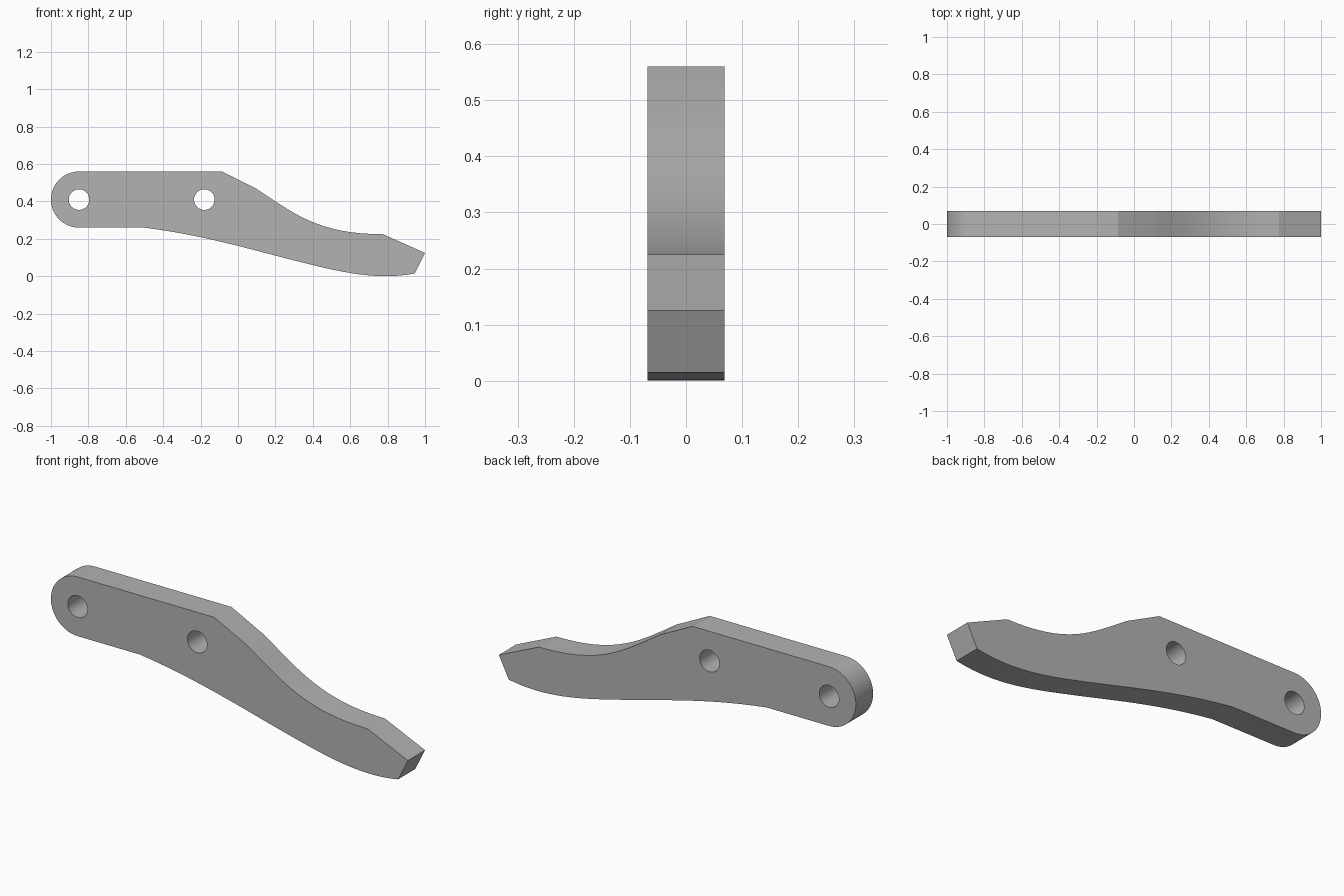
import bpy
import math
from mathutils import Vector
from mathutils.geometry import interpolate_bezier

HALF_THICKNESS = 0.069
PIVOT = (-0.85, 0.41)
HOLES = [PIVOT, (-0.18, 0.41)]

if "Cube" in bpy.data.objects:
    bpy.data.objects.remove(bpy.data.objects["Cube"], do_unlink=True)


def arc(center, radius, start, end, steps):
    """Points along a circular arc, angles in degrees."""
    angles = [math.radians(start + (end - start) * i / steps) for i in range(steps + 1)]
    return [(center[0] + radius * math.cos(a), center[1] + radius * math.sin(a)) for a in angles]


def bezier(a, b, c, d, steps=16):
    """Points along a cubic curve from a to d with handles b and c."""
    pts = interpolate_bezier(*[Vector((*p, 0)) for p in (a, b, c, d)], steps + 1)
    return [(p.x, p.y) for p in pts]


def add_loop(curve, points):
    spline = curve.splines.new("POLY")
    spline.points.add(len(points) - 1)
    for target, p in zip(spline.points, points):
        target.co = (p[0], p[1], 0, 1)
    spline.use_cyclic_u = True


# Outline: rounded end, underside sweep, bevelled tip, upper sweep, flat top
outline = arc(PIVOT, 0.15, 90, 270, 40)
outline += bezier((-0.5, 0.26), (-0.15, 0.215), (0.1, 0.132), (0.4, 0.06))
outline += bezier((0.4, 0.06), (0.65, -0.003), (0.8, -0.012), (0.945, 0.015))[1:]
outline += [(1.0, 0.125)]
outline += bezier((0.775, 0.225), (0.43, 0.225), (0.3, 0.335), (0.1, 0.467))
outline += [(-0.085, 0.56)]

# Filled profile with the two pin holes, given its thickness
profile = bpy.data.curves.new("lever_profile", "CURVE")
profile.dimensions = "2D"
profile.fill_mode = "BOTH"
profile.extrude = HALF_THICKNESS
add_loop(profile, outline)
for center in HOLES:
    add_loop(profile, arc(center, 0.055, 0, 360, 40)[:-1])

# Lever arm: stand the profile upright and make it a mesh
lever = bpy.data.objects.new("lever_arm", profile)
bpy.context.collection.objects.link(lever)
lever.rotation_euler.x = math.radians(90)
bpy.ops.object.select_all(action="DESELECT")
lever.select_set(True)
bpy.context.view_layer.objects.active = lever
bpy.ops.object.convert(target="MESH")
bpy.ops.object.transform_apply(location=False, rotation=True, scale=False)

# Join caps to walls and keep the rims crisp
bpy.ops.object.mode_set(mode="EDIT")
bpy.ops.mesh.select_all(action="SELECT")
bpy.ops.mesh.remove_doubles(threshold=0.0001)
bpy.ops.mesh.normals_make_consistent(inside=False)
bpy.ops.object.mode_set(mode="OBJECT")
bpy.ops.object.shade_smooth_by_angle(angle=math.radians(20))

# Plain grey metal
grey = bpy.data.materials.new("plain_grey")
grey.use_nodes = True
color = (0.45, 0.45, 0.45, 1)
grey.diffuse_color = color
grey.node_tree.nodes["Principled BSDF"].inputs["Base Color"].default_value = color
lever.data.materials.clear()
lever.data.materials.append(grey)
